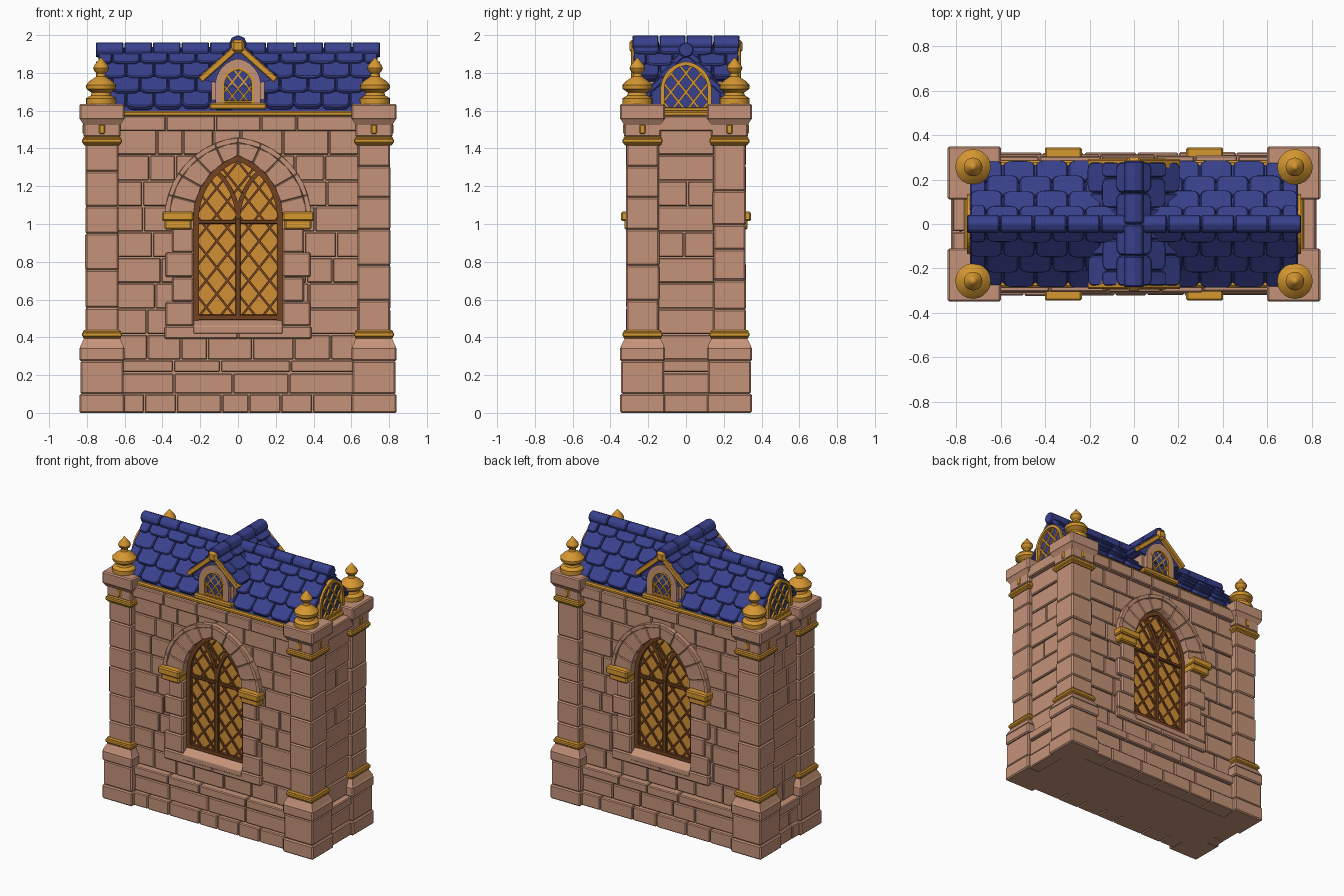
import bpy, bmesh, math, random
from mathutils import Matrix, Vector

random.seed(4)
if "Cube" in bpy.data.objects:
    bpy.data.objects.remove(bpy.data.objects["Cube"])


def material(name, rgb):
    m = bpy.data.materials.new(name)
    m.use_nodes = True
    m.diffuse_color = (*rgb, 1)
    m.node_tree.nodes["Principled BSDF"].inputs["Base Color"].default_value = (*rgb, 1)
    return m


STONE = material("warm stone", (0.56, 0.29, 0.19))
GOLD = material("gold", (0.67, 0.31, 0.03))
BLUE = material("blue tile", (0.04, 0.052, 0.265))
WOOD = material("brown wood", (0.17, 0.055, 0.015))
AMBER = material("amber glass", (0.64, 0.28, 0.035))
ONE = Matrix()
move = Matrix.Translation


def turn(deg, axis='Z'):
    return Matrix.Rotation(math.radians(deg), 4, axis)


def finish(bm, name, mat, smooth=False):
    bmesh.ops.recalc_face_normals(bm, faces=bm.faces)
    me = bpy.data.meshes.new(name)
    bm.to_mesh(me)
    bm.free()
    ob = bpy.data.objects.new(name, me)
    bpy.context.collection.objects.link(ob)
    me.materials.append(mat)
    if smooth:
        bpy.ops.object.select_all(action='DESELECT')
        ob.select_set(True)
        bpy.context.view_layer.objects.active = ob
        bpy.ops.object.shade_smooth_by_angle(angle=math.radians(40))
    return ob


def chamfer(bm, verts, size):
    if size:
        edges = list({e for v in verts for e in v.link_edges})
        bmesh.ops.bevel(bm, geom=edges, offset=size, segments=1, affect='EDGES', clamp_overlap=True)


def block(bm, x, y, z, m=ONE, bevel=0.008):
    lo, hi = Vector((x[0], y[0], z[0])), Vector((x[1], y[1], z[1]))
    mat = m @ move((lo + hi) / 2) @ Matrix.Diagonal((*(hi - lo), 1))
    chamfer(bm, bmesh.ops.create_cube(bm, size=1, matrix=mat)["verts"], bevel)


def prism(bm, pts, y0, y1, m=ONE, bevel=0):
    """Outline in x,z pushed from y0 to y1."""
    rows = [[bm.verts.new(m @ Vector((p[0], y, p[1]))) for p in pts] for y in (y0, y1)]
    a, b = rows
    bm.faces.new(a)
    bm.faces.new(b[::-1])
    for i in range(len(pts)):
        j = (i + 1) % len(pts)
        bm.faces.new((a[j], a[i], b[i], b[j]))
    chamfer(bm, a + b, bevel)


def bar(bm, p, q, width, y0, y1, m=ONE, bevel=0):
    p, q = Vector(p), Vector(q)
    s = Vector((p.y - q.y, q.x - p.x)).normalized() * width / 2
    prism(bm, [p + s, q + s, q - s, p - s], y0, y1, m, bevel)


def square(bm, x, y, z0, h0, z1, h1):
    bmesh.ops.create_cone(bm, cap_ends=True, segments=4, radius1=h0 * math.sqrt(2), radius2=h1 * math.sqrt(2),
                          depth=z1 - z0, matrix=move((x, y, (z0 + z1) / 2)) @ turn(45))


def arch(w, s, h, n=10):
    """Pointed arch curve from left springing to right springing."""
    c = (h * h - w * w) / (2 * w)
    top = math.atan2(h, c)
    left = [(c - (w + c) * math.cos(top * i / n), s + (w + c) * math.sin(top * i / n)) for i in range(n + 1)]
    return left + [(-x, z) for x, z in left[-2::-1]]


def courses(bm, half, out, back, heights, length, m, jitter=0.004):
    """Rows of stones of uneven length on one side."""
    for z0, z1 in zip(heights, heights[1:]):
        x = -half
        while x < half - 0.01:
            nx = x + length * random.uniform(0.7, 1.3)
            if nx > half - length * 0.5:
                nx = half
            d = out + random.uniform(-jitter, jitter)
            block(bm, (x + .002, nx - .002), (-d, -back), (z0 + .002, z1 - .002), m, 0.006)
            x = nx


def window(name, m, w, s, base, h, y, frame, glass, lattice, thick, step, tracery=False):
    """Glass, surrounding frame, diamond lattice and optional tracery; front is -y."""
    outer, inner = arch(w, s, h), arch(w - thick, s, h - thick)
    bm = bmesh.new()
    prism(bm, [(-w, base)] + outer + [(w, base)], -y, -y + .01, m)
    finish(bm, name + "_glass", glass)
    bm = bmesh.new()
    ring = [(-w, base)] + outer + [(w, base)]
    ring += [(w - thick, base)] + inner[::-1] + [(-w + thick, base)]
    prism(bm, ring, -y - .025, -y + .005, m)
    block(bm, (-w, w), (-y - .025, -y), (base, base + thick), m, 0.004)
    c = (h * h - w * w) / (2 * w)
    r = w + c

    def inside(x, z):
        return base < z and (abs(x) < w if z < s else (abs(x) + c) ** 2 + (z - s) ** 2 < r * r)

    if tracery:
        block(bm, (-.014, .014), (-y - .025, -y), (base, s), m, 0.004)
        block(bm, (-w, w), (-y - .02, -y), (s - .03, s - .008), m, 0.004)
        for sx in (-1, 1):
            path = [(sx * (r - r * math.cos(t * .06)), s - .01 + r * math.sin(t * .06)) for t in range(20)]
            for p, q in zip(path, path[1:]):
                if inside(*q):
                    bar(bm, p, q, .024, -y - .022, -y, m)
    finish(bm, name + "_frame", frame)
    bm = bmesh.new()
    for sx in (-1, 1):
        for k in range(-12, 24):
            line = [(sx * t * w / 40, base + k * step + t * w / 40 * 1.25) for t in range(-40, 41)]
            kept = [p for p in line if inside(*p)]
            if len(kept) > 3:
                bar(bm, kept[0], kept[-1], lattice, -y - .012, -y, m)
    finish(bm, name + "_lattice", frame)


def roof_slope(bm, half, eave, z0, z1, rows, cols, m):
    """Overlapping round-cornered tiles on one pitch, staggered by row."""
    step = math.hypot(eave, z1 - z0) / rows
    pitch = m @ move((0, -eave, z0)) @ Matrix.Rotation(-math.atan2(eave, z1 - z0), 4, 'X')
    w = 2 * half / cols
    for r in range(rows):
        cuts = [-half + w * (i + (r % 2) / 2) for i in range(cols + 1)]
        if r % 2:
            cuts = [-half] + cuts[:-1] + [half]
        for a, b in zip(cuts, cuts[1:]):
            a, b, t = a + .002, b - .002, step * 1.2
            k = (b - a) * .22
            pts = [(a, step * .25), (a + k * .4, step * .06), (a + k, 0), (b - k, 0),
                   (b - k * .4, step * .06), (b, step * .25), (b, t), (a, t)]
            lift = random.uniform(-.003, .003)
            tilt = pitch @ move((0, lift, r * step)) @ turn(-8, 'X')
            prism(bm, pts, -.028, .004, tilt, .006)


# Stone core and block courses on the four sides
bm = bmesh.new()
block(bm, (-.74, .74), (-.215, .215), (0, 1.575), bevel=0)
finish(bm, "wall_core", STONE)
walls, trim = bmesh.new(), bmesh.new()
rows = [.28 + i * 1.22 / 9 for i in range(10)]
for k in range(4):
    m = turn(90 * k)
    half, off = (.64, 0) if k % 2 == 0 else (.15, .51)
    courses(walls, half, .273 + off, .2 + off, rows, .19, m)
    courses(trim, half, .322 + off * .98, .2 + off, [0, .1], .2, m, .002)
    courses(trim, half, .302 + off, .2 + off, [.1, .21], .24, m, .002)
    courses(trim, half, .312 + off, .2 + off, [.215, .28], .3, m, .002)
    courses(trim, half, .306 + off, .2 + off, [1.49, 1.575], .22, m, .002)
wall = finish(walls, "wall_blocks", STONE)
finish(trim, "plinth_and_cornice", STONE)

# Window openings cut through the block courses
bm = bmesh.new()
prism(bm, [(-.25, .45)] + arch(.25, 1.03, .345) + [(.25, .45)], -.5, .5)
cutter = finish(bm, "window_cutter", STONE)
cutter.hide_render = True
cut = wall.modifiers.new("openings", 'BOOLEAN')
cut.object, cut.operation, cut.solver = cutter, 'DIFFERENCE', 'EXACT'
bpy.context.view_layer.objects.active = wall
bpy.ops.object.modifier_apply(modifier=cut.name)
bpy.data.objects.remove(cutter)

# Large windows with stone surrounds, on front and back
surround, imposts = bmesh.new(), bmesh.new()
for side, k in (("front", 0), ("back", 180)):
    m = turn(k)
    window(side + "_window", m, .237, 1.03, .49, .332, .224, WOOD, AMBER, .012, .03, .14, True)
    inner, outer, rim = arch(.235, 1.03, .33), arch(.362, 1.03, .40), arch(.388, 1.03, .428)
    for i in range(0, 20, 2):
        prism(surround, outer[i:i + 3] + inner[i:i + 3][::-1], -.295, -.2, m, .005)
        prism(surround, rim[i:i + 3] + outer[i:i + 3][::-1], -.303, -.2, m, .003)
    for sx in (-1, 1):
        for i in range(4):
            x = sorted((sx * .235, sx * (.385 if i % 2 == 0 else .35)))
            block(surround, x, (-.295, -.2), (.46 + i * .13, .588 + i * .13), m)
        block(imposts, sorted((sx * .245, sx * .388)), (-.325, -.2), (.97, 1.03), m)
        block(imposts, sorted((sx * .235, sx * .402)), (-.345, -.2), (1.015, 1.065), m)
        block(surround, sorted((0, sx * .388)), (-.297, -.2), (.39, .46), m)
    sill = [(-.3, .42), (-.3, .46), (-.22, .505), (-.2, .42)]
    prism(surround, sill, -.236, .236, m @ turn(90), .004)
finish(surround, "window_surrounds", STONE)
finish(imposts, "window_imposts", GOLD)

# Corner pillars, gold bands and pinnacles
pillars, bands, tops = bmesh.new(), bmesh.new(), bmesh.new()
profile = [(0, 1.63), (.08, 1.63), (.08, 1.665), (.055, 1.68), (.05, 1.695), (.078, 1.715), (.08, 1.735),
           (.06, 1.757), (.025, 1.78), (.022, 1.797), (.036, 1.81), (.042, 1.825), (.034, 1.843),
           (.015, 1.865), (0, 1.885)]
for sx in (-1, 1):
    for sy in (-1, 1):
        x, y = sx * .72, sy * .23

        def tier(bm, h, z0, z1, bevel=.008):
            block(bm, (x - h, x + h), (y - h, y + h), (z0, z1), bevel=bevel)

        for h, z0, z1 in ((.12, 0, .1), (.114, .1, .275), (.12, .275, .35), (.098, 1.46, 1.55), (.12, 1.55, 1.635)):
            tier(pillars, h, z0, z1)
        square(pillars, x, y, .35, .116, .4, .092)
        square(pillars, x, y, 1.525, .098, 1.555, .116)
        z = .43
        while z < 1.41:
            nz = z + random.uniform(.11, .2)
            nz = 1.43 if nz > 1.34 else nz
            tier(pillars, .087 + random.uniform(-.003, .002), z, nz)
            z = nz
        for z in (.39, 1.415):
            tier(bands, .1, z, z + .05)
            tier(bands, .106, z + .012, z + .038, .006)
        block(bands, (x - .018, x + .018), (y - .104, y + .104), (1.475, 1.53))
        block(bands, (x - .104, x + .104), (y - .018, y + .018), (1.475, 1.53))
        px, py = sx * .725, sy * .257
        vs = [tops.verts.new((px + r, py, z)) for r, z in profile]
        es = [tops.edges.new(pair) for pair in zip(vs, vs[1:])]
        bmesh.ops.spin(tops, geom=vs + es, cent=(px, py, 0), axis=(0, 0, 1), angle=math.tau, steps=20)
bmesh.ops.remove_doubles(tops, verts=tops.verts, dist=.0005)
finish(pillars, "corner_pillars", STONE)
finish(bands, "pillar_bands", GOLD)
finish(tops, "pinnacles", GOLD, True)

# Main roof, crossed by the dormer roof
bm = bmesh.new()
block(bm, (-.765, .765), (-.285, .285), (1.57, 1.598))
finish(bm, "roof_base", GOLD)
body, tiles, caps = bmesh.new(), bmesh.new(), bmesh.new()
prism(body, [(-.27, 1.59), (0, 1.915), (.27, 1.59)], -.725, .725, turn(90))
prism(body, [(-.19, 1.765), (0, 1.95), (.19, 1.765), (0, 1.72)], -.265, .265)
for k in (0, 180):
    roof_slope(tiles, .74, .27, 1.605, 1.915, 4, 10, turn(k))
    roof_slope(tiles, .28, .195, 1.765, 1.945, 3, 4, turn(k + 90))
for radius, z, half, count, spin in ((.042, 1.922, .755, 10, 90), (.048, 1.952, .285, 4, 0)):
    size = 2 * half / count
    for i in range(count):
        ring = [(radius * math.sin(a * math.pi / 4), z + radius * math.cos(a * math.pi / 4)) for a in range(8)]
        y = -half + i * size
        prism(caps, ring, y + .002, y + size - .002, turn(spin), .006)
finish(body, "roof_body", BLUE)
finish(tiles, "roof_tiles", BLUE)
finish(caps, "ridge_caps", BLUE)

# Dormer fronts and gable windows
stone, gold = bmesh.new(), bmesh.new()
prism(stone, [(-.14, 1.59), (-.14, 1.79), (0, 1.925), (.14, 1.79), (.14, 1.59)], -.25, .25)
for side, k in (("front", 0), ("back", 180)):
    m = turn(k)
    window(side + "_dormer", m, .085, 1.735, 1.64, .095, .254, GOLD, BLUE, .009, .014, .075)
    ring = [(-.12, 1.62)] + arch(.12, 1.735, .14) + [(.12, 1.62)]
    ring += [(.083, 1.62)] + arch(.083, 1.735, .093)[::-1] + [(-.083, 1.62)]
    prism(stone, ring, -.278, -.24, m)
    block(gold, (-.15, .15), (-.295, -.2), (1.605, 1.64), m)
    for sx in (-1, 1):
        bar(gold, (sx * .2, 1.762), (0, 1.94), .034, -.292, -.25, m, .005)
    bar(gold, (0, 1.905), (0, 1.975), .07, -.3, -.25, m, .015)
finish(stone, "dormer_walls", STONE)
finish(gold, "dormer_trim", GOLD)
for side, k in (("left", 90), ("right", -90)):
    window(side + "_gable", turn(k), .135, 1.71, 1.598, .15, .728, GOLD, BLUE, .012, .02, .1)
